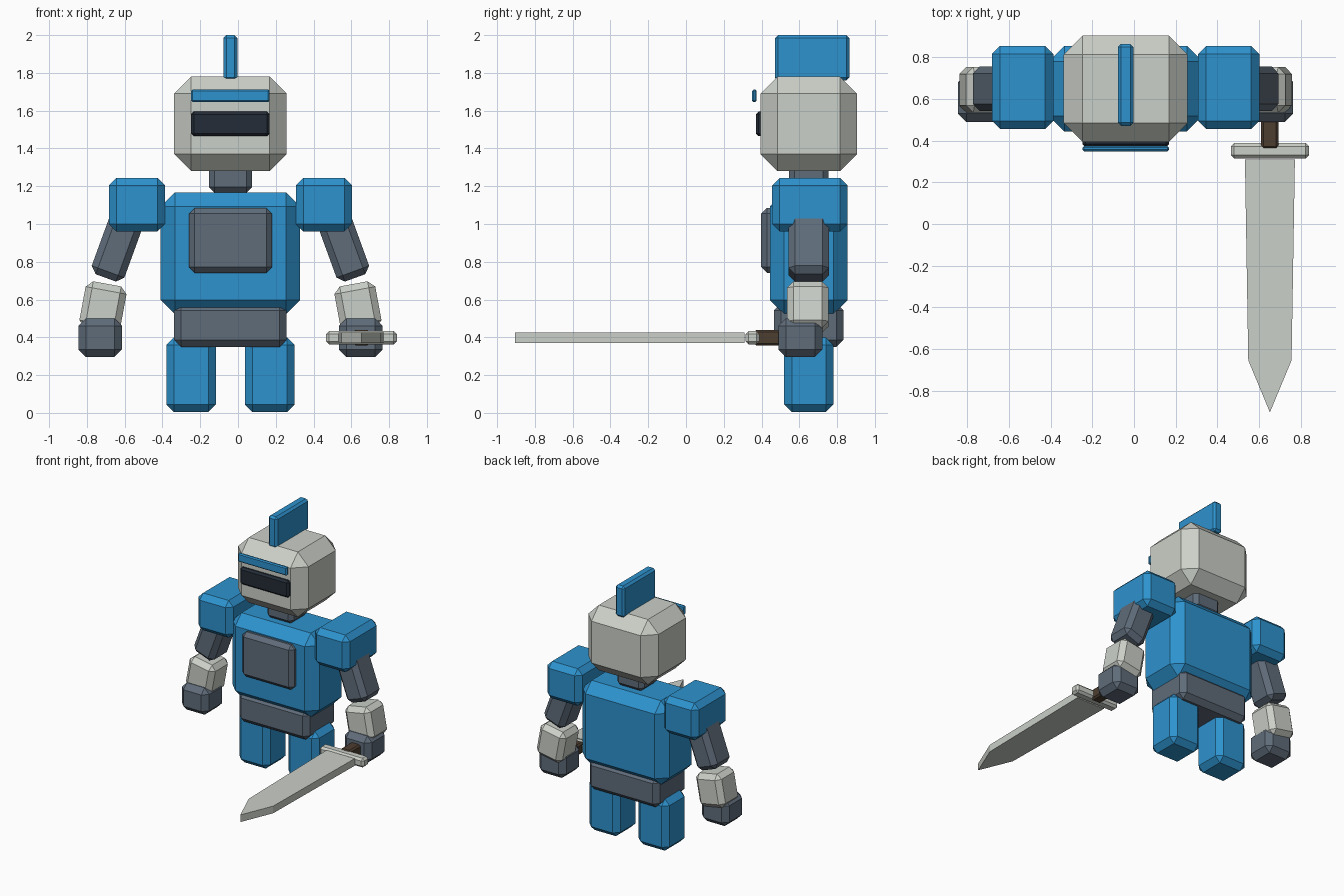
import bpy
import bmesh
import math
from mathutils import Matrix

if "Cube" in bpy.data.objects:
    bpy.data.objects.remove(bpy.data.objects["Cube"])

CX = -0.04   # body symmetry plane
CY = 0.65    # body depth centre


def material(name, rgb):
    m = bpy.data.materials.new(name)
    m.diffuse_color = (*rgb, 1.0)
    m.use_nodes = True
    m.node_tree.nodes["Principled BSDF"].inputs["Base Color"].default_value = m.diffuse_color
    return m


BLUE = material("blue armour", (0.027, 0.29, 0.62))
PALE = material("pale metal", (0.60, 0.63, 0.58))
SLATE = material("slate grey", (0.115, 0.15, 0.195))
DARK = material("dark visor", (0.017, 0.025, 0.038))
BROWN = material("brown grip", (0.075, 0.048, 0.03))


def finish(name, bm, mat):
    me = bpy.data.meshes.new(name)
    bmesh.ops.recalc_face_normals(bm, faces=bm.faces)
    bm.to_mesh(me)
    bm.free()
    me.materials.append(mat)
    ob = bpy.data.objects.new(name, me)
    bpy.context.collection.objects.link(ob)
    return ob


def block(name, center, size, bevel, mat, tilt=0.0):
    """Box with single flat chamfers, optionally tilted about the y axis (degrees)."""
    bm = bmesh.new()
    bmesh.ops.create_cube(bm, size=1.0, matrix=Matrix.Diagonal((*size, 1.0)))
    bmesh.ops.bevel(bm, geom=bm.edges[:], offset=bevel, segments=1,
                    profile=0.5, affect='EDGES')
    bm.transform(Matrix.Translation(center)
                 @ Matrix.Rotation(math.radians(tilt), 4, 'Y'))
    return finish(name, bm, mat)


# Head
block("head", (CX, CY, 1.53), (0.596, 0.51, 0.50), 0.09, PALE)
block("crest", (CX, 0.668, 1.88), (0.076, 0.395, 0.24), 0.016, BLUE)
block("brow_bar", (CX, 0.362, 1.678), (0.416, 0.025, 0.066), 0.008, BLUE)
block("visor", (CX, 0.395, 1.53), (0.416, 0.05, 0.13), 0.014, DARK)
block("neck", (CX, CY, 1.25), (0.228, 0.21, 0.17), 0.03, SLATE)

# Body
block("torso", (CX, CY, 0.845), (0.738, 0.412, 0.645), 0.075, BLUE)
block("chest_plate", (CX, 0.443, 0.913), (0.44, 0.09, 0.343), 0.03, SLATE)
block("belt", (CX, CY, 0.465), (0.596, 0.368, 0.23), 0.037, SLATE)

# Limbs, mirrored across the body
for s, side in ((-1, "left"), (1, "right")):
    block(f"leg_{side}", (CX + s * 0.208, CY, 0.202), (0.262, 0.26, 0.396), 0.04, BLUE)
    block(f"shoulder_{side}", (CX + s * 0.495, 0.656, 1.102), (0.296, 0.40, 0.285), 0.04, BLUE)
    block(f"upper_arm_{side}", (CX + s * 0.588, CY, 0.912), (0.184, 0.215, 0.42), 0.035, SLATE, -20 * s)
    block(f"forearm_{side}", (CX + s * 0.675, 0.645, 0.56), (0.22, 0.22, 0.25), 0.035, PALE, -10.5 * s)
    block(f"hand_{side}", (CX + s * 0.69, 0.606, 0.398), (0.23, 0.232, 0.206), 0.04, SLATE)

# Sword
SX = 0.653
block("sword_grip", (SX, 0.48, 0.398), (0.084, 0.24, 0.084), 0.012, BROWN)
block("sword_guard", (SX, 0.352, 0.398), (0.375, 0.075, 0.07), 0.016, PALE)
bm = bmesh.new()
half = [(0.12, 0.31), (0.104, -0.655)]
outline = half + [(0.0, -0.905)] + [(-x, y) for x, y in reversed(half)]
face = bm.faces.new([bm.verts.new((SX + x, y, 0.37)) for x, y in outline])
ext = bmesh.ops.extrude_face_region(bm, geom=[face])
for v in ext["geom"]:
    if isinstance(v, bmesh.types.BMVert):
        v.co.z += 0.055
# Keep the lower cap so the blade is a closed prism
if not any(all(abs(v.co.z - 0.37) < 1e-5 for v in f.verts) for f in bm.faces):
    bm.faces.new([v for v in bm.verts if abs(v.co.z - 0.37) < 1e-5])
finish("sword_blade", bm, PALE)
